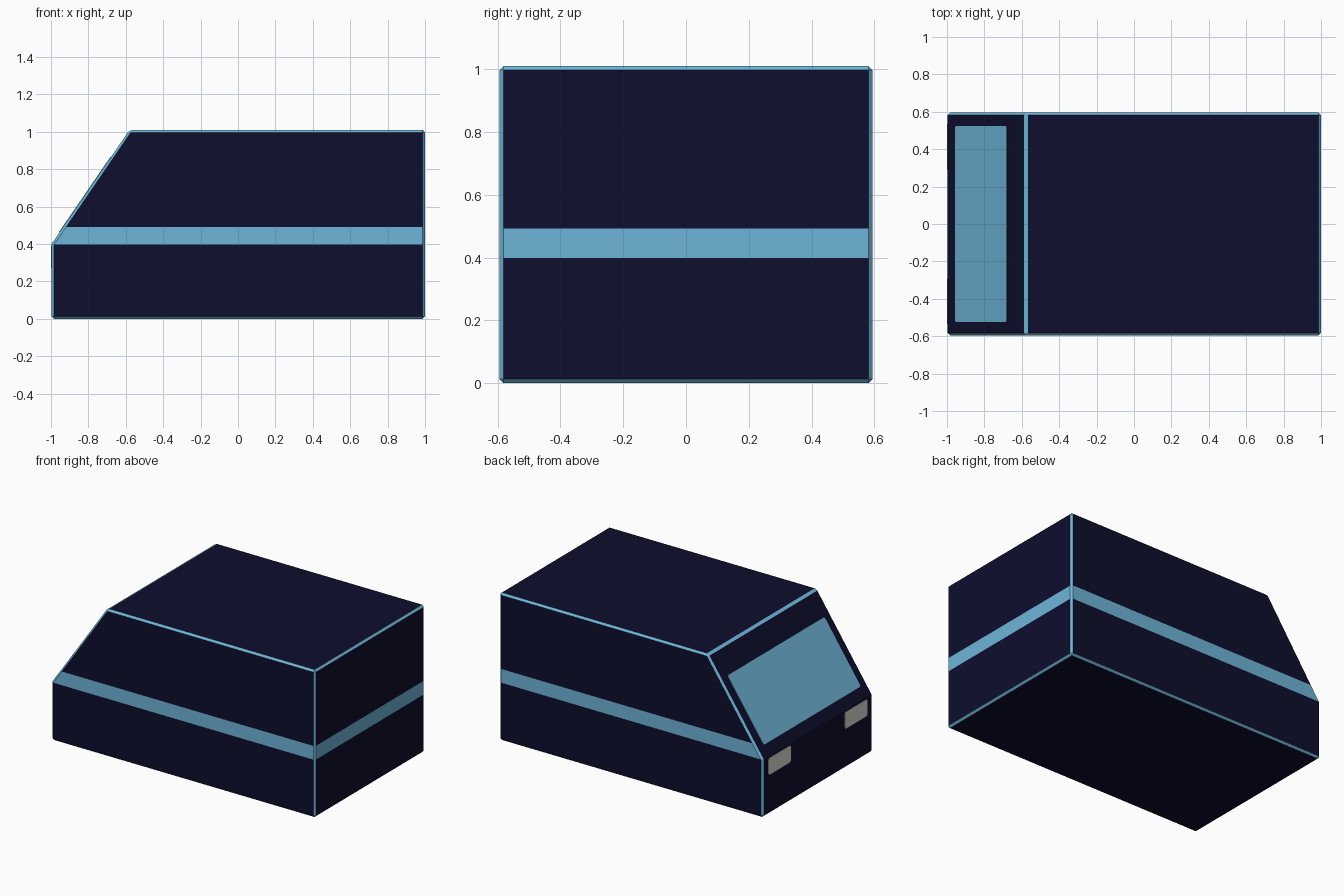
import bpy, bmesh, math
from mathutils import Matrix

if "Cube" in bpy.data.objects:
    bpy.data.objects.remove(bpy.data.objects["Cube"])


def srgb(r, g, b):
    return [((c / 255 + 0.055) / 1.055) ** 2.4 if c > 10 else c / 255 / 12.92 for c in (r, g, b)] + [1]


def material(name, rgb):
    m = bpy.data.materials.new(name)
    m.diffuse_color = srgb(*rgb)
    m.use_nodes = True
    m.node_tree.nodes["Principled BSDF"].inputs["Base Color"].default_value = m.diffuse_color
    return m


navy = material("dark navy", (14, 14, 46))
blue = material("light blue", (110, 181, 216))
grey = material("lamp grey", (220, 220, 215))


def add_object(name, bm, mats):
    bmesh.ops.recalc_face_normals(bm, faces=bm.faces[:])
    me = bpy.data.meshes.new(name)
    bm.to_mesh(me)
    bm.free()
    for m in mats:
        me.materials.append(m)
    ob = bpy.data.objects.new(name, me)
    bpy.context.collection.objects.link(ob)
    return ob


# Van body: side profile extruded across the width
HALF_W, NOSE, BELT, ROOF = 0.595, -0.997, 0.4, 1.01
profile = [(NOSE, 0), (1, 0), (1, ROOF), (-0.58, ROOF), (NOSE, BELT)]
bm = bmesh.new()
face = bm.faces.new([bm.verts.new((x, -HALF_W, z)) for x, z in profile])
ext = bmesh.ops.extrude_face_region(bm, geom=[face])
bmesh.ops.translate(bm, vec=(0, 2 * HALF_W, 0),
                    verts=[g for g in ext["geom"] if isinstance(g, bmesh.types.BMVert)])
bmesh.ops.recalc_face_normals(bm, faces=bm.faces[:])

# Light trim: chamfers on every edge but the one below the windscreen
trim = [e for e in bm.edges if not all(abs(v.co.z - BELT) < 1e-4 for v in e.verts)]
bmesh.ops.bevel(bm, geom=trim, offset=0.013, offset_type='OFFSET', segments=1,
                profile=0.5, affect='EDGES', material=1)

# Stripe: cut around the body, coloured on the sides and the rear
STRIPE = (0.398, 0.492)
for z in STRIPE:
    bmesh.ops.bisect_plane(bm, geom=bm.verts[:] + bm.edges[:] + bm.faces[:],
                           plane_co=(0, 0, z), plane_no=(0, 0, 1), dist=1e-5)
bm.normal_update()
for f in bm.faces:
    if STRIPE[0] < f.calc_center_median().z < STRIPE[1] and (abs(f.normal.y) > 0.99 or f.normal.x > 0.99):
        f.material_index = 1
add_object("van_body", bm, [navy, blue])


# Thin plates lying on the nose, with slightly rounded corners
def plate(name, centre, length, width, tilt, mat, radius=0.012):
    bm = bmesh.new()
    bmesh.ops.create_cube(bm, size=1)
    bmesh.ops.scale(bm, vec=(length, width, 0.006), verts=bm.verts[:])
    corners = [e for e in bm.edges if abs(e.verts[0].co.z - e.verts[1].co.z) > 0.003]
    bmesh.ops.bevel(bm, geom=corners, offset=radius, segments=2, profile=0.5, affect='EDGES')
    bmesh.ops.transform(bm, verts=bm.verts[:],
                        matrix=Matrix.Translation(centre) @ Matrix.Rotation(-tilt, 4, 'Y'))
    add_object(name, bm, [mat])


# Windscreen
slope = math.atan2(ROOF - BELT, -0.58 - NOSE)
mid_x = -0.817
plate("windscreen", (mid_x, 0, BELT + (mid_x - NOSE) * math.tan(slope)),
      0.275 / math.cos(slope), 1.05, slope, blue)

# Headlights
for side, label in ((1, "left"), (-1, "right")):
    plate("headlight_" + label, (NOSE, side * 0.413, 0.328), 0.115, 0.242, math.pi / 2, grey)
